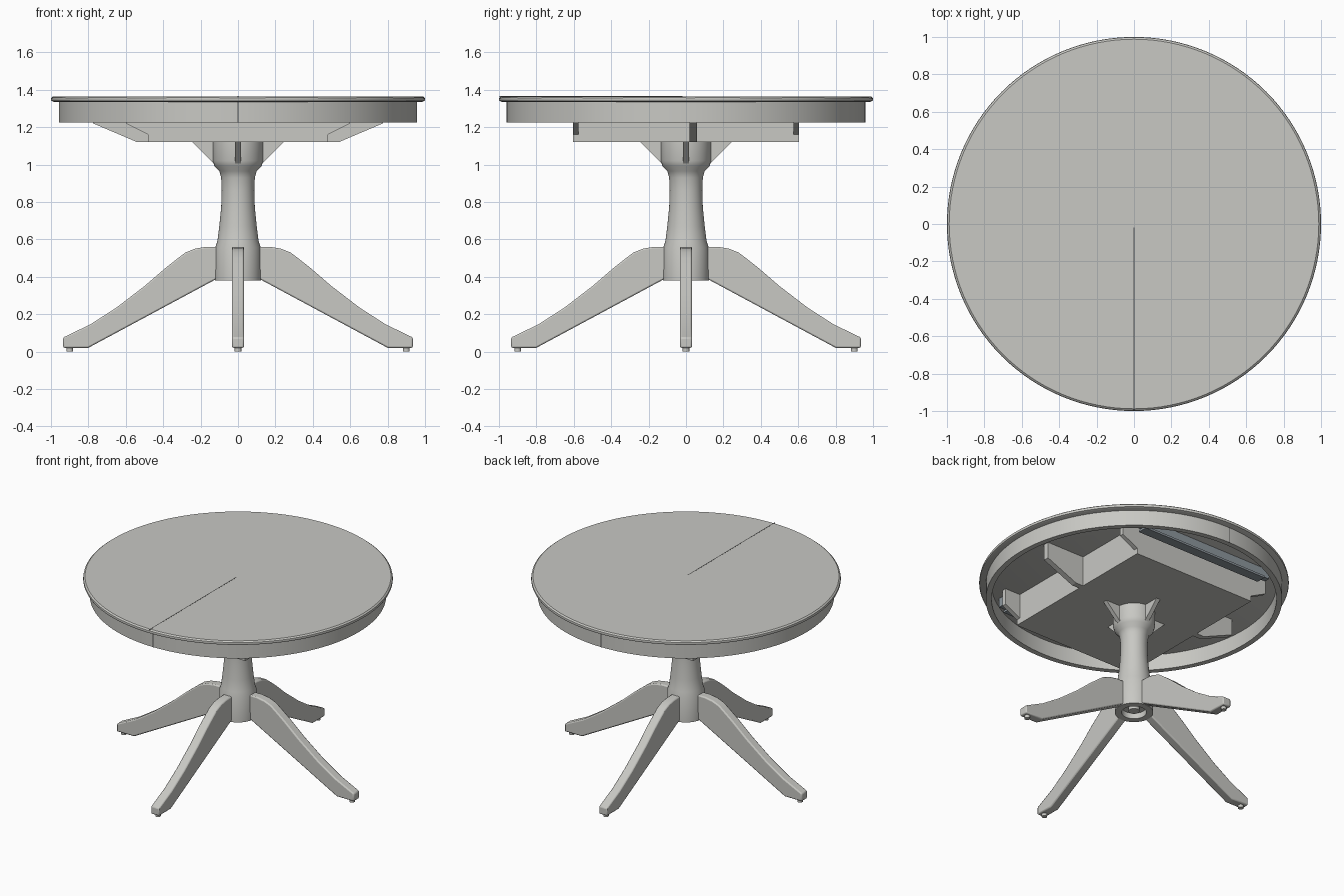
import bpy, bmesh, math
from mathutils import Matrix, Vector

cube = bpy.data.objects.get("Cube")
if cube:
    bpy.data.objects.remove(cube, do_unlink=True)


def material(name, rgb):
    mat = bpy.data.materials.new(name)
    mat.use_nodes = True
    mat.diffuse_color = (*rgb, 1)
    mat.node_tree.nodes["Principled BSDF"].inputs["Base Color"].default_value = (*rgb, 1)
    return mat


PAINT = material("warm grey paint", (0.58, 0.58, 0.55))
STEEL = material("slide steel", (0.27, 0.31, 0.34))
SEAM = material("dark seam", (0.08, 0.08, 0.08))


def finish(name, bm, mat, bevel=0, smooth=True):
    bmesh.ops.recalc_face_normals(bm, faces=bm.faces)
    mesh = bpy.data.meshes.new(name)
    bm.to_mesh(mesh)
    bm.free()
    mesh.materials.append(mat)
    obj = bpy.data.objects.new(name, mesh)
    bpy.context.collection.objects.link(obj)
    if bevel:
        mod = obj.modifiers.new("soft edges", 'BEVEL')
        mod.width = bevel
        mod.segments = 2
        mod.limit_method = 'ANGLE'
    if smooth:
        bpy.ops.object.select_all(action='DESELECT')
        obj.select_set(True)
        bpy.context.view_layer.objects.active = obj
        bpy.ops.object.shade_smooth_by_angle(angle=math.radians(35))
    return obj


def lathe(name, profile, mat, steps=64, closed=False):
    """Turn a radius/height profile about the z axis."""
    bm = bmesh.new()
    verts = [bm.verts.new((r, 0, z)) for r, z in profile]
    edges = [bm.edges.new(pair) for pair in zip(verts, verts[1:])]
    if closed:
        edges.append(bm.edges.new((verts[-1], verts[0])))
    bmesh.ops.spin(bm, geom=verts + edges, cent=(0, 0, 0), axis=(0, 0, 1),
                   angle=math.tau, steps=steps, use_duplicate=False)
    bmesh.ops.remove_doubles(bm, verts=bm.verts, dist=0.0001)
    return finish(name, bm, mat)


def slab(name, outline, y, width, mat=PAINT, turn=0, bevel=0, smooth=False):
    """Extrude an x/z outline along y, then turn it about z."""
    bm = bmesh.new()
    face = bm.faces.new([bm.verts.new((x, y - width / 2, z)) for x, z in outline])
    grown = bmesh.ops.extrude_face_region(bm, geom=[face])
    moved = [v for v in grown["geom"] if isinstance(v, bmesh.types.BMVert)]
    bmesh.ops.translate(bm, verts=moved, vec=(0, width, 0))
    bm.transform(Matrix.Rotation(turn, 4, 'Z'))
    return finish(name, bm, mat, bevel, smooth)


def box(name, low, high, mat=PAINT, bevel=0):
    bm = bmesh.new()
    low, high = Vector(low), Vector(high)
    bmesh.ops.create_cube(bm, size=1)
    bmesh.ops.scale(bm, verts=bm.verts, vec=high - low)
    bmesh.ops.translate(bm, verts=bm.verts, vec=(low + high) / 2)
    return finish(name, bm, mat, bevel, False)


def mirrored(half):
    return half + [(-x, z) for x, z in reversed(half)]


# Round top and the apron below it
lathe("table_top", [(0, 1.335), (0.985, 1.335), (0.997, 1.34), (1, 1.347),
                    (0.998, 1.357), (0.988, 1.365), (0, 1.365)], PAINT, 128)
lathe("apron", [(0.92, 1.225), (0.957, 1.225), (0.957, 1.337), (0.92, 1.337)],
      PAINT, 128, closed=True)

# Seam where the two halves of the top meet
box("top_seam", (-0.003, -0.997, 1.36), (0.003, -0.02, 1.3655), SEAM)
for side, label in ((-1, "front"), (1, "back")):
    ends = sorted((side * 0.95, side * 0.9585))
    box(label + "_apron_seam", (-0.003, ends[0], 1.225), (0.003, ends[1], 1.335), SEAM)

# Central housing under the top, with shaped rails running across it
box("housing", (-0.48, -0.58, 1.12), (0.48, 0.58, 1.335))
short_rail = mirrored([(0.48, 1.12), (0.48, 1.16), (0.6, 1.22), (0.6, 1.335)])
long_rail = mirrored([(0.54, 1.12), (0.775, 1.22), (0.775, 1.335)])
slab("front_rail", short_rail, -0.59, 0.03)
slab("back_rail", short_rail, 0.59, 0.03)
slab("middle_rail", long_rail, 0.04, 0.04)

# Steel extension slides beside the housing
for side, label in ((-1, "front"), (1, "back")):
    y = side * 0.68
    box(label + "_slide", (-0.55, y - 0.02, 1.27), (0.55, y + 0.02, 1.335), STEEL)
    box(label + "_slide_runner", (-0.5, y - 0.035, 1.255), (0.5, y + 0.035, 1.27), STEEL)

# Turned pedestal column, recessed underneath
lathe("column", [(0, 1.125), (0.135, 1.125), (0.135, 1.02), (0.125, 0.99),
                 (0.1, 0.965), (0.09, 0.93), (0.087, 0.86), (0.09, 0.77),
                 (0.1, 0.67), (0.11, 0.59), (0.122, 0.555), (0.124, 0.38),
                 (0.08, 0.38), (0.08, 0.42), (0.035, 0.42), (0.035, 0.39),
                 (0, 0.39)], PAINT)

# Four legs with levelling feet, and four brackets under the housing
leg = [(0.09, 0.36 + 0.04), (0.13, 0.38), (0.8, 0.02), (0.935, 0.02), (0.935, 0.075),
       (0.79, 0.145), (0.65, 0.235), (0.5, 0.35), (0.39, 0.445), (0.32, 0.5),
       (0.28, 0.53), (0.23, 0.55), (0.17, 0.56), (0.09, 0.56)]
bracket = [(0.1, 1.12), (0.245, 1.12), (0.13, 1.005), (0.1, 1.0)]
foot = [(0, 0), (0.018, 0), (0.018, 0.025), (0, 0.025)]
for i, label in enumerate(("left", "back", "right", "front")):
    turn = i * math.pi / 2
    slab(label + "_leg", leg, 0, 0.064, turn=turn, bevel=0.008, smooth=True)
    slab(label + "_bracket", bracket, 0, 0.03, turn=turn)
    pad = lathe(label + "_foot", foot, PAINT, 16)
    pad.location = (0.9 * math.cos(turn), 0.9 * math.sin(turn), 0)
